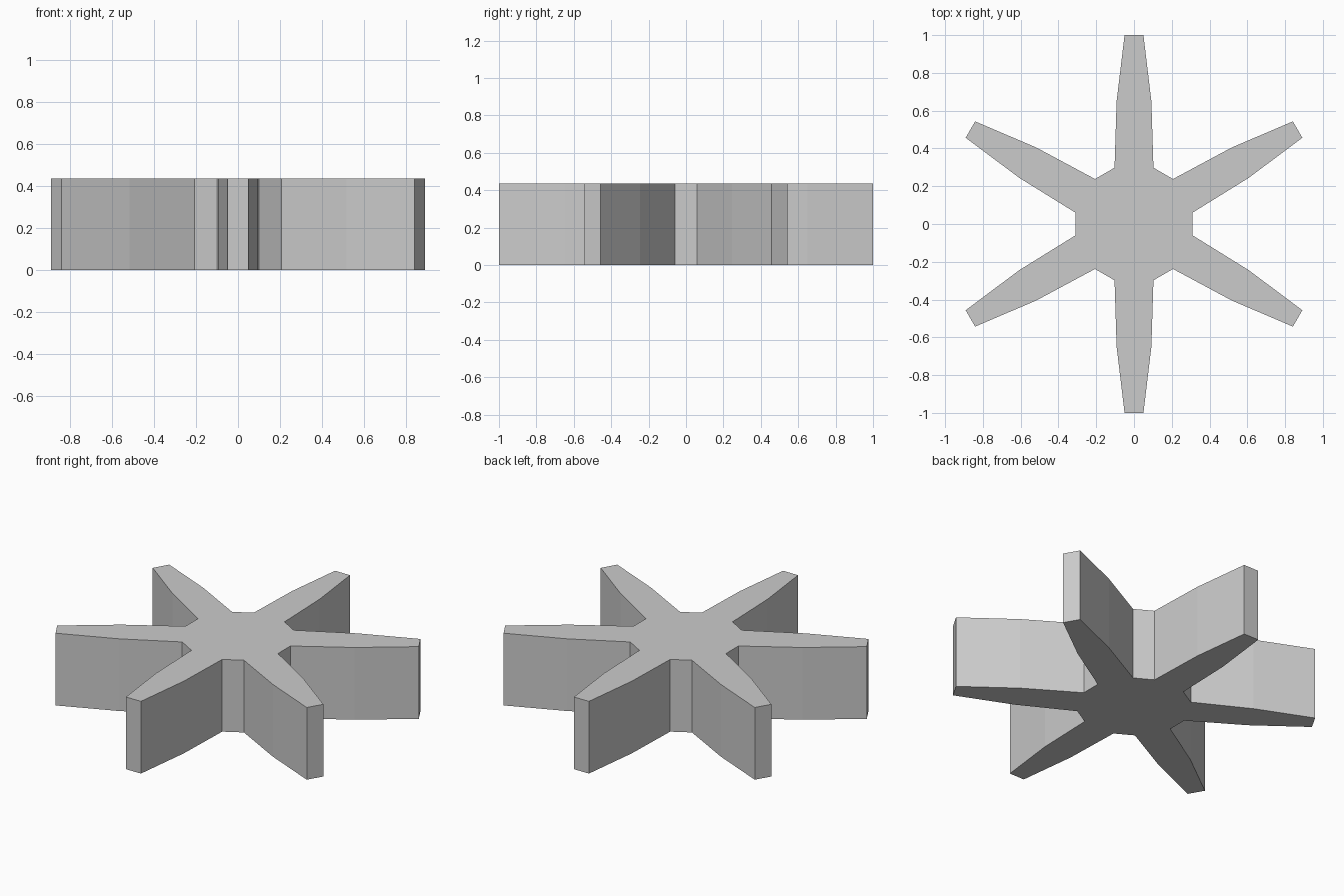
import bpy, bmesh
from math import radians
from mathutils import Matrix, Vector

if "Cube" in bpy.data.objects:
    bpy.data.objects.remove(bpy.data.objects["Cube"])

HEIGHT = 0.437
# Outline of one arm pointing along +y, listed clockwise
half = [(0.103, 0.298), (0.092, 0.65), (0.05, 1.0)]
arm = [(-x, y) for x, y in half] + half[::-1]

# Six-armed star: repeat the arm outline around the centre
outline = []
for i in range(6):
    turn = Matrix.Rotation(radians(-60 * i), 3, 'Z')
    outline += [turn @ Vector((x, y, 0)) for x, y in arm]

# Extrude the flat outline into a prism
bm = bmesh.new()
base = bm.faces.new([bm.verts.new(p) for p in outline])
top = bmesh.ops.extrude_face_region(bm, geom=[base], use_keep_orig=True)
bmesh.ops.translate(bm, vec=(0, 0, HEIGHT),
                    verts=[g for g in top["geom"] if isinstance(g, bmesh.types.BMVert)])
bmesh.ops.recalc_face_normals(bm, faces=bm.faces)

mesh = bpy.data.meshes.new("six_arm_star")
bm.to_mesh(mesh)
bm.free()
star = bpy.data.objects.new("six_arm_star", mesh)
bpy.context.collection.objects.link(star)
